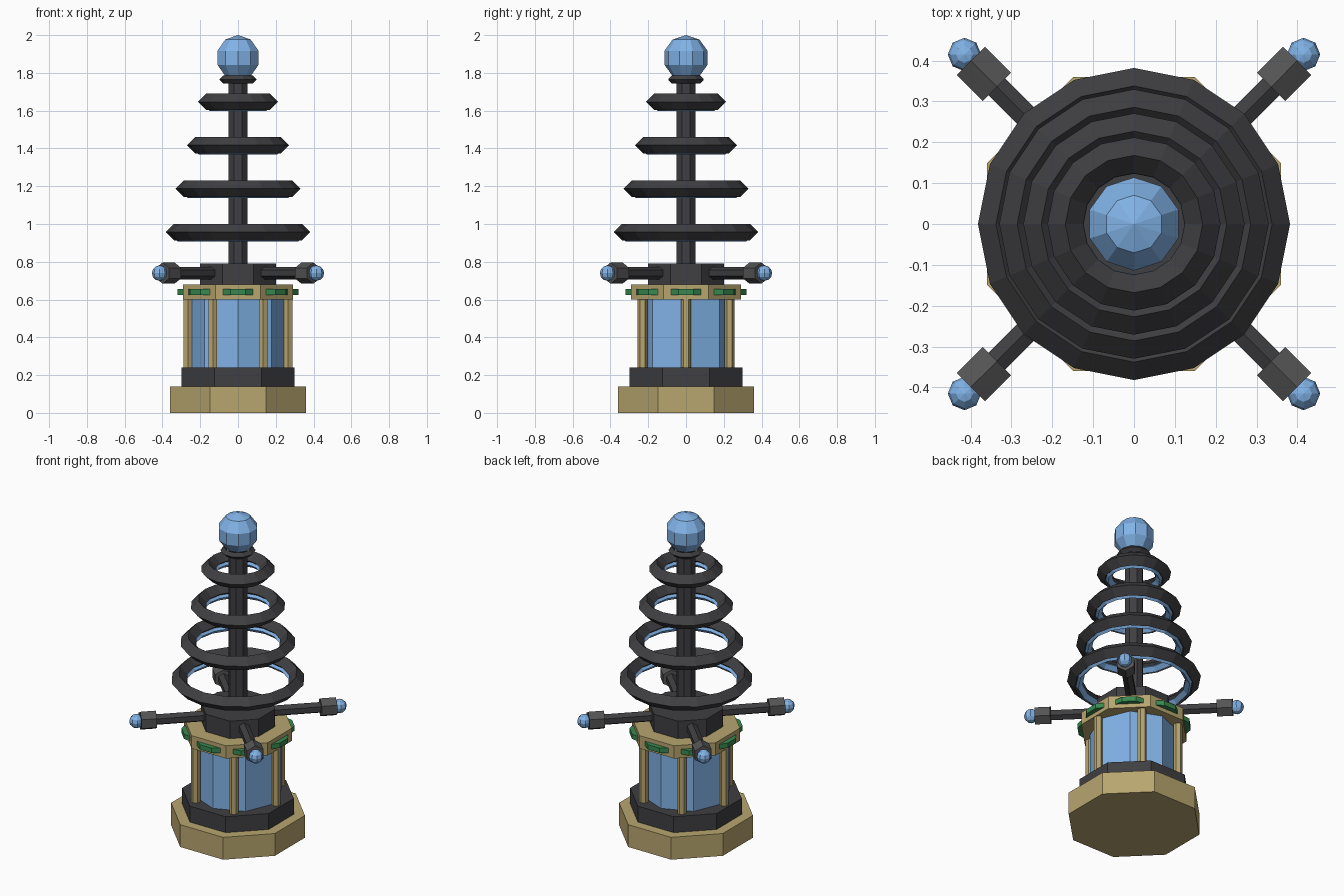
import bpy
from math import cos, sin, pi, radians

if "Cube" in bpy.data.objects:
    bpy.data.objects.remove(bpy.data.objects["Cube"])


def material(name, color):
    m = bpy.data.materials.new(name)
    m.diffuse_color = (*color, 1)
    m.use_nodes = True
    m.node_tree.nodes["Principled BSDF"].inputs["Base Color"].default_value = m.diffuse_color
    return m


GOLD = material("gold", (0.48, 0.38, 0.16))
DARK = material("dark_metal", (0.05, 0.05, 0.055))
GREY = material("grey_metal", (0.09, 0.09, 0.09))
BLUE = material("blue_glow", (0.22, 0.45, 0.80))
GREEN = material("green_gem", (0.04, 0.25, 0.08))


def finish(name, mat):
    ob = bpy.context.object
    ob.name = name
    ob.data.materials.append(mat)
    return ob


def prism(name, mat, sides, r, depth, loc, rot=(0, 0, 0)):
    bpy.ops.mesh.primitive_cylinder_add(vertices=sides, radius=r, depth=depth,
                                        location=loc, rotation=rot)
    return finish(name, mat)


def octagon(name, mat, apothem, z0, z1):
    """Octagonal drum with a flat side to the front."""
    return prism(name, mat, 8, apothem / cos(pi / 8), z1 - z0,
                 (0, 0, (z0 + z1) / 2), (0, 0, pi / 8))


def ball(name, mat, seg, rings, r, loc):
    bpy.ops.mesh.primitive_uv_sphere_add(segments=seg, ring_count=rings, radius=r, location=loc)
    return finish(name, mat)


def ring(name, mat, major, minor, z, seg=16, minor_seg=4):
    bpy.ops.mesh.primitive_torus_add(major_segments=seg, minor_segments=minor_seg,
                                     major_radius=major, minor_radius=minor, location=(0, 0, z))
    return finish(name, mat)


def polar(r, a, z):
    return (r * cos(a), r * sin(a), z)


# Stacked body
octagon("base", GOLD, 0.36, 0, 0.14)
octagon("base_collar", DARK, 0.30, 0.14, 0.24)
prism("energy_core", BLUE, 8, 0.25, 0.36, (0, 0, 0.42))
octagon("upper_band", GOLD, 0.29, 0.60, 0.68)
octagon("hub", DARK, 0.20, 0.68, 0.79)
octagon("mast", DARK, 0.05, 0.79, 1.78)

# Pillars around the core
for i in range(6):
    prism("pillar", GOLD, 6, 0.026, 0.36, polar(0.265, i * pi / 3, 0.42))

# Gems on the faces of the upper band
for i in range(8):
    a = i * pi / 4
    gem = prism("gem", GREEN, 6, 0.08, 0.03, polar(0.29, a, 0.64), (0, 0, a))
    gem.scale = (0.42, 1, 1)

# Four diagonal arms with hexagonal sockets and ball tips
for i in range(4):
    a = radians(45 + 90 * i)
    side = (pi / 2, 0, a + pi / 2)
    for name, mat, r, r0, r1 in (("arm", DARK, 0.033, 0.16, 0.50),
                                 ("arm_socket", GREY, 0.056, 0.475, 0.565)):
        ob = prism(name, mat, 6, r, r1 - r0, polar((r0 + r1) / 2, a, 0.74), side)
    ball("arm_tip", BLUE, 8, 6, 0.041, polar(0.587, a, 0.74))

# Coil rings with a glowing inner lining
for i, major in enumerate((0.338, 0.286, 0.227, 0.168)):
    z = 0.957 + 0.23 * i
    ring("coil_ring", DARK, major, 0.044, z)
    ring("coil_lining", BLUE, major - 0.02, 0.025, z - 0.025)

# Top collar and ball
ring("top_collar", DARK, 0.08, 0.02, 1.765, 10)
ball("top_ball", BLUE, 10, 5, 0.12, (0, 0, 1.88))
